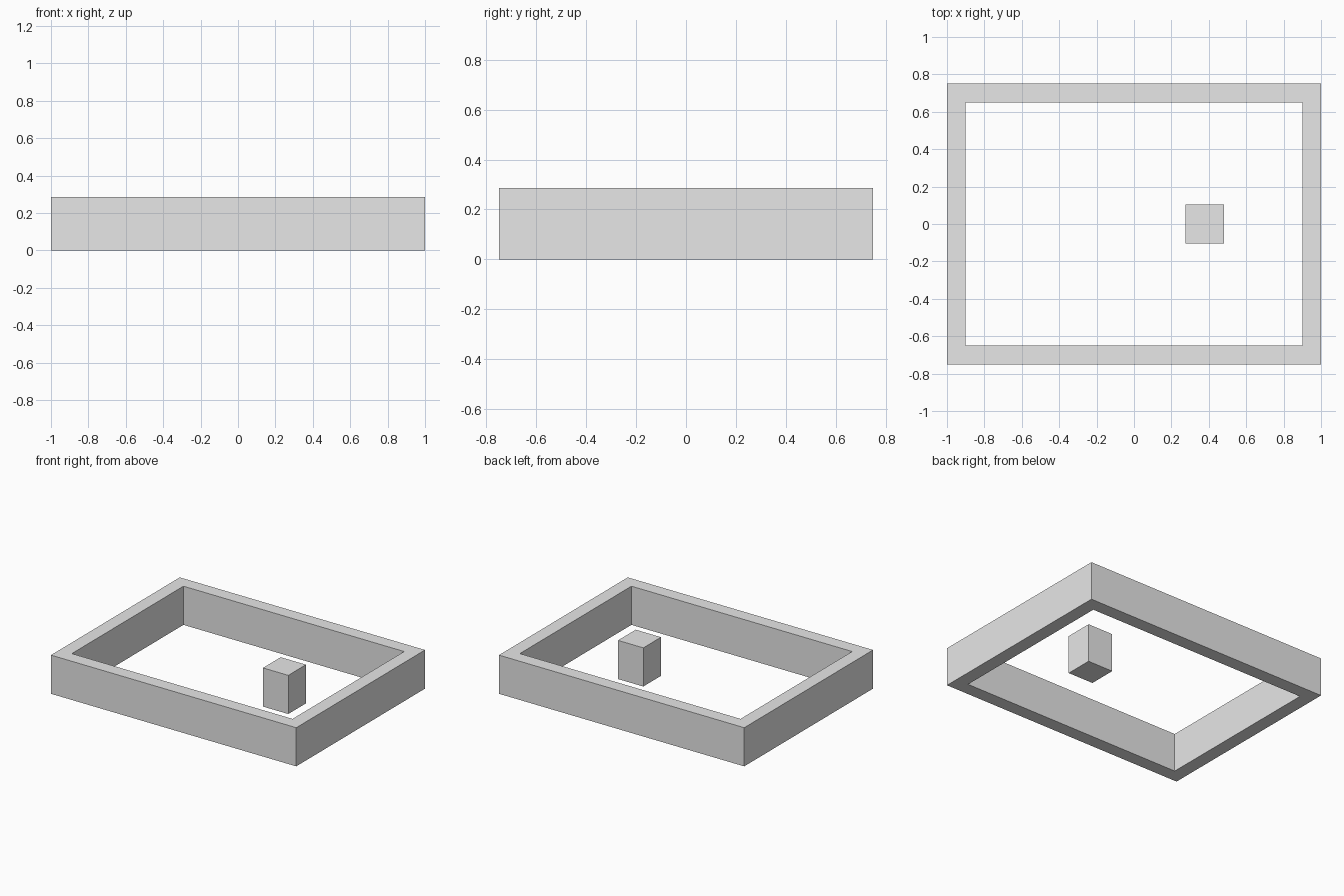
import bpy
import bmesh

if "Cube" in bpy.data.objects:
    bpy.data.objects.remove(bpy.data.objects["Cube"], do_unlink=True)

HEIGHT = 0.285

grey = bpy.data.materials.new("light_grey")
grey.use_nodes = True
grey.diffuse_color = (0.8, 0.8, 0.8, 1)
grey.node_tree.nodes["Principled BSDF"].inputs["Base Color"].default_value = grey.diffuse_color


def rectangle(bm, cx, half_x, half_y, z):
    """Add a ring of four corner vertices."""
    signs = [(-1, -1), (1, -1), (1, 1), (-1, 1)]
    return [bm.verts.new((cx + sx * half_x, sy * half_y, z)) for sx, sy in signs]


def bridge(bm, ring_a, ring_b):
    """Join two rings with a band of quads."""
    for i in range(4):
        j = (i + 1) % 4
        bm.faces.new((ring_a[i], ring_a[j], ring_b[j], ring_b[i]))


def finish(bm, name):
    bmesh.ops.recalc_face_normals(bm, faces=bm.faces)
    mesh = bpy.data.meshes.new(name)
    bm.to_mesh(mesh)
    bm.free()
    mesh.materials.append(grey)
    bpy.context.collection.objects.link(bpy.data.objects.new(name, mesh))


# Rectangular wall frame, open above and below
bm = bmesh.new()
rings = [rectangle(bm, 0, *size) for size in (
    (1, 0.75, 0), (1, 0.75, HEIGHT), (0.9, 0.65, HEIGHT), (0.9, 0.65, 0))]
for k in range(4):
    bridge(bm, rings[k], rings[(k + 1) % 4])
finish(bm, "wall_frame")

# Free-standing square pillar inside the frame
bm = bmesh.new()
base = rectangle(bm, 0.379, 0.103, 0.103, 0)
top = rectangle(bm, 0.379, 0.103, 0.103, HEIGHT)
bridge(bm, base, top)
bm.faces.new(base)
bm.faces.new(top)
finish(bm, "pillar")
